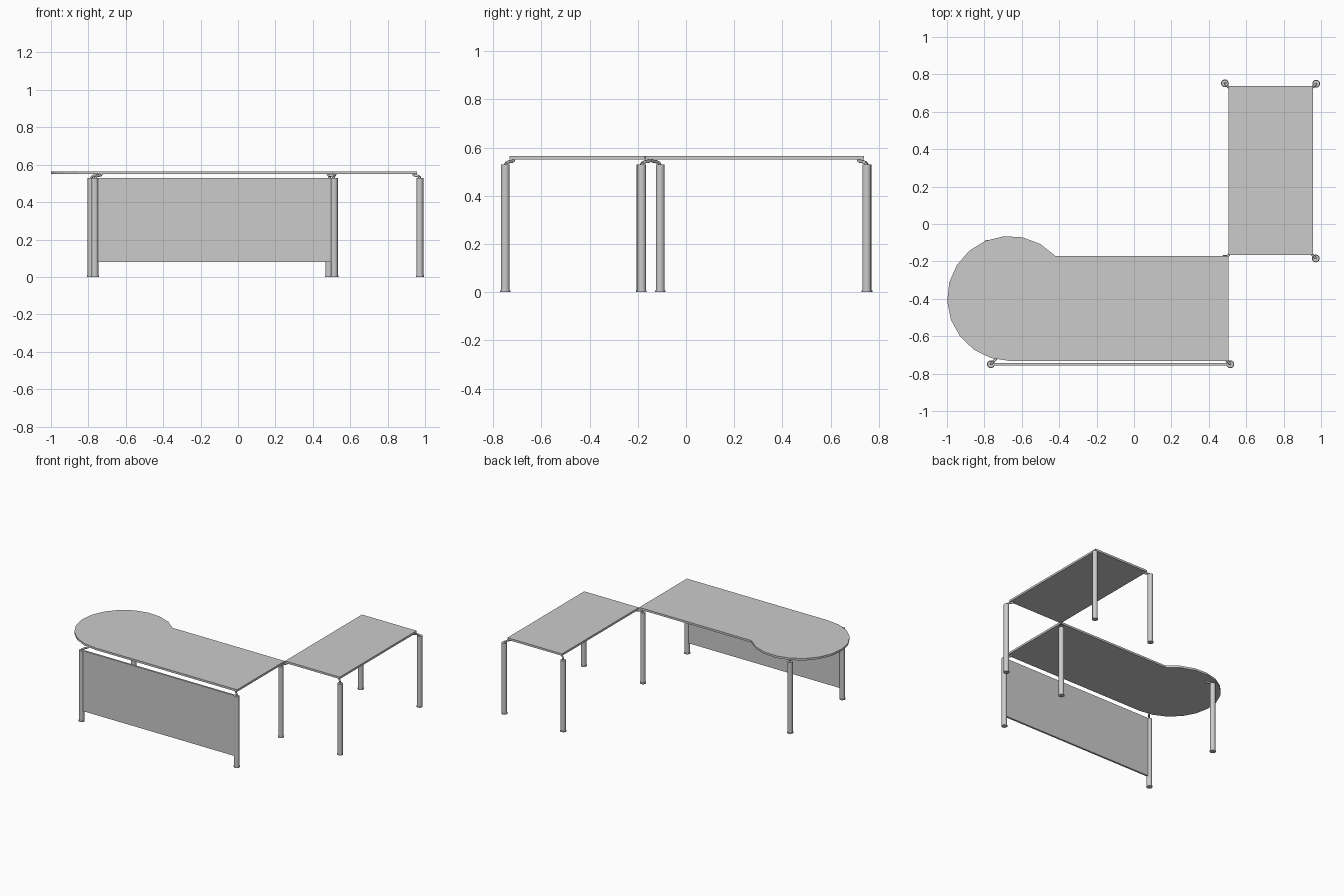
import bpy, bmesh, math
from mathutils import Matrix, Vector

cube = bpy.data.objects.get("Cube")
if cube:
    bpy.data.objects.remove(cube)

grey = bpy.data.materials.new("light grey")
grey.use_nodes = True
GREY = (0.6, 0.6, 0.6, 1)
grey.diffuse_color = GREY
grey.node_tree.nodes["Principled BSDF"].inputs["Base Color"].default_value = GREY


def finish(name, bm, angle):
    """Turn a bmesh into a shaded, coloured object."""
    bmesh.ops.recalc_face_normals(bm, faces=bm.faces)
    mesh = bpy.data.meshes.new(name)
    bm.to_mesh(mesh)
    bm.free()
    mesh.materials.append(grey)
    mesh.shade_smooth()
    mesh.set_sharp_from_angle(angle=math.radians(angle))
    obj = bpy.data.objects.new(name, mesh)
    bpy.context.collection.objects.link(obj)
    return obj


def prism(name, outline, z0, z1, angle=10):
    """Flat board with the given plan outline."""
    bm = bmesh.new()
    face = bm.faces.new([bm.verts.new((x, y, z0)) for x, y in outline])
    new = bmesh.ops.extrude_face_region(bm, geom=[face])["geom"]
    verts = [v for v in new if isinstance(v, bmesh.types.BMVert)]
    bmesh.ops.translate(bm, verts=verts, vec=(0, 0, z1 - z0))
    return finish(name, bm, angle)


def rect(x0, x1, y0, y1):
    return [(x0, y0), (x1, y0), (x1, y1), (x0, y1)]


def rod(bm, a, b, r0, r1, sides):
    """Round bar between two points."""
    a, b = Vector(a), Vector(b)
    d = b - a
    turn = d.to_track_quat('Z', 'Y').to_matrix().to_4x4()
    bmesh.ops.create_cone(bm, cap_ends=True, segments=sides, radius1=r0, radius2=r1,
                          depth=d.length, matrix=Matrix.Translation((a + b) / 2) @ turn)


UNDER, TOP, LEG_TOP = 0.55, 0.565, 0.53

# Main desk top: rectangle with a round meeting end
cx, cy, radius, steps = -0.665, -0.398, 0.334, 13
main = [(0.505, -0.732), (0.505, -0.17)]
for i in range(steps + 1):
    a = math.radians(43 + (270 - 43) * i / steps)
    main.append((cx + radius * math.cos(a), cy + radius * math.sin(a)))
prism("main_desk_top", main, UNDER, TOP)

# Side table top
prism("side_table_top", rect(0.506, 0.957, -0.167, 0.738), UNDER, TOP)

# Front screen between the two front legs
prism("modesty_panel", rect(-0.765, 0.515, -0.757, -0.743), 0.08, LEG_TOP)

# Legs: position and direction of the support arm
legs = {
    "main_front_right": (-0.765, -0.75, 0.7, 0.7),
    "main_front_left": (0.515, -0.75, -0.7, 0.7),
    "main_back_right": (-0.785, -0.107, 0.7, -0.7),
    "shared_corner": (0.485, -0.186, 0.7, 0.7),
    "side_front_left": (0.972, -0.184, -0.7, 0.7),
    "side_back_left": (0.974, 0.75, -0.7, -0.7),
    "side_back_right": (0.486, 0.752, 0.7, -0.7),
}
for name, (x, y, dx, dy) in legs.items():
    # Post with a slightly wider foot
    bm = bmesh.new()
    rod(bm, (x, y, 0), (x, y, 0.007), 0.021, 0.021, 16)
    rod(bm, (x, y, 0.007), (x, y, LEG_TOP), 0.0185, 0.0185, 16)
    finish(name + "_leg", bm, 40)

    # Bent arm from the post to the underside of the top
    bm = bmesh.new()
    path = [(0, LEG_TOP - 0.01), (0.004, 0.535), (0.02, 0.541), (0.045, 0.543), (0.05, 0.551)]
    points = [(x + dx * t, y + dy * t, z) for t, z in path]
    for a, b in zip(points, points[1:]):
        rod(bm, a, b, 0.0065, 0.0065, 8)
    finish(name + "_arm", bm, 50)
